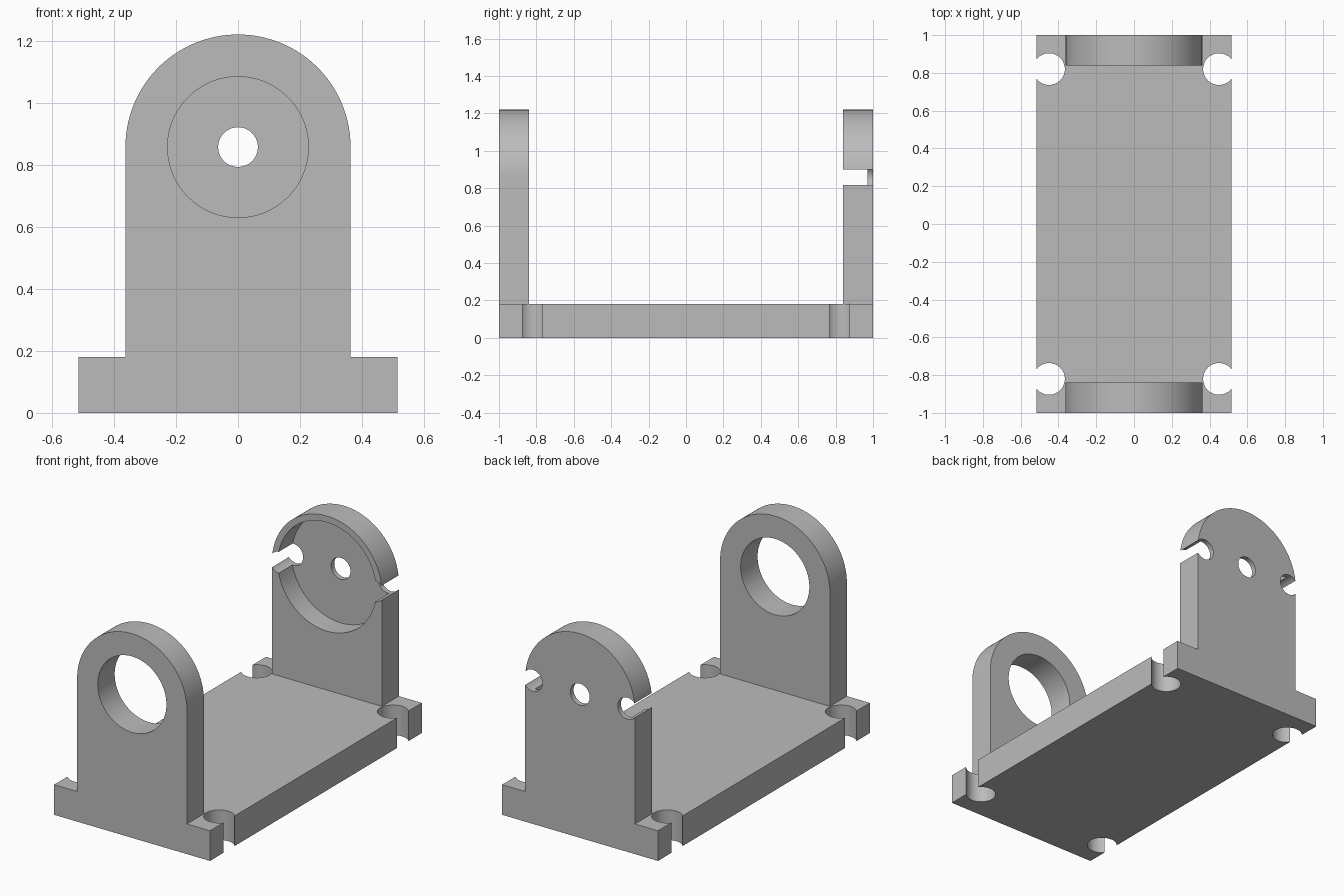
import bpy
import bmesh
from math import sin, cos, pi, radians
from mathutils import Vector

if "Cube" in bpy.data.objects:
    bpy.data.objects.remove(bpy.data.objects["Cube"], do_unlink=True)

grey = bpy.data.materials.new("plain grey")
grey.use_nodes = True
colour = (0.5, 0.5, 0.5, 1)
grey.diffuse_color = colour
grey.node_tree.nodes["Principled BSDF"].inputs["Base Color"].default_value = colour

BASE_X, BASE_H = 0.515, 0.18
ARM_R, ARM_T, AXIS_Z = 0.363, 0.16, 0.857


def prism(name, points, offset):
    """Extrude a closed outline of 3D points along an offset."""
    bm = bmesh.new()
    face = bm.faces.new([bm.verts.new(p) for p in points])
    out = bmesh.ops.extrude_face_region(bm, geom=[face])
    moved = [v for v in out["geom"] if isinstance(v, bmesh.types.BMVert)]
    bmesh.ops.translate(bm, verts=moved, vec=Vector(offset))
    bmesh.ops.recalc_face_normals(bm, faces=bm.faces)
    mesh = bpy.data.meshes.new(name)
    bm.to_mesh(mesh)
    bm.free()
    mesh.materials.append(grey)
    obj = bpy.data.objects.new(name, mesh)
    bpy.context.collection.objects.link(obj)
    return obj


def bore(name, x, z, r, y0, y1):
    """Round cutter running front to back."""
    n = 96
    ring = [(x + r * cos(2 * pi * i / n), y0, z + r * sin(2 * pi * i / n)) for i in range(n)]
    return prism(name, ring, (0, y1 - y0, 0))


def combine(target, tool, operation):
    mod = target.modifiers.new("join", "BOOLEAN")
    mod.operation = operation
    mod.solver = "EXACT"
    mod.object = tool
    bpy.context.view_layer.objects.active = target
    bpy.ops.object.modifier_apply(modifier=mod.name)
    bpy.data.objects.remove(tool, do_unlink=True)


# Base plate
outline = [(-BASE_X, -1, 0), (BASE_X, -1, 0), (BASE_X, 1, 0), (-BASE_X, 1, 0)]
bracket = prism("bracket", outline, (0, 0, BASE_H))

# Round-topped uprights at both ends
for name, y in (("front_upright", -1), ("rear_upright", 1 - ARM_T)):
    arch = [(-ARM_R, y, 0.0), (ARM_R, y, 0.0)]
    arch += [(ARM_R * cos(pi * i / 64), y, AXIS_Z + ARM_R * sin(pi * i / 64)) for i in range(65)]
    combine(bracket, prism(name, arch, (0, ARM_T, 0)), "UNION")

# Bearing hole in front, shallow recess and shaft hole in the rear
combine(bracket, bore("bearing_hole", 0, AXIS_Z, 0.227, -1.1, -0.7), "DIFFERENCE")
combine(bracket, bore("recess", 0, AXIS_Z, 0.325, 0.7, 0.97), "DIFFERENCE")
combine(bracket, bore("shaft_hole", 0, AXIS_Z, 0.064, 0.7, 1.1), "DIFFERENCE")

# Open screw holes at the sides of the rear upright
for side in (-1, 1):
    combine(bracket, bore("screw_hole", side * 0.313, AXIS_Z, 0.064, 0.7, 1.1), "DIFFERENCE")

# Open mounting holes at the base corners
for sx in (-1, 1):
    for sy in (-1, 1):
        ring = [(sx * 0.45 + 0.084 * cos(2 * pi * i / 64),
                 sy * 0.82 + 0.084 * sin(2 * pi * i / 64), -0.1) for i in range(64)]
        combine(bracket, prism("mounting_hole", ring, (0, 0, 0.4)), "DIFFERENCE")

# Smooth the round walls, keep the edges crisp
bpy.ops.object.select_all(action="DESELECT")
bracket.select_set(True)
bpy.context.view_layer.objects.active = bracket
bpy.ops.object.shade_smooth_by_angle(angle=radians(30))
